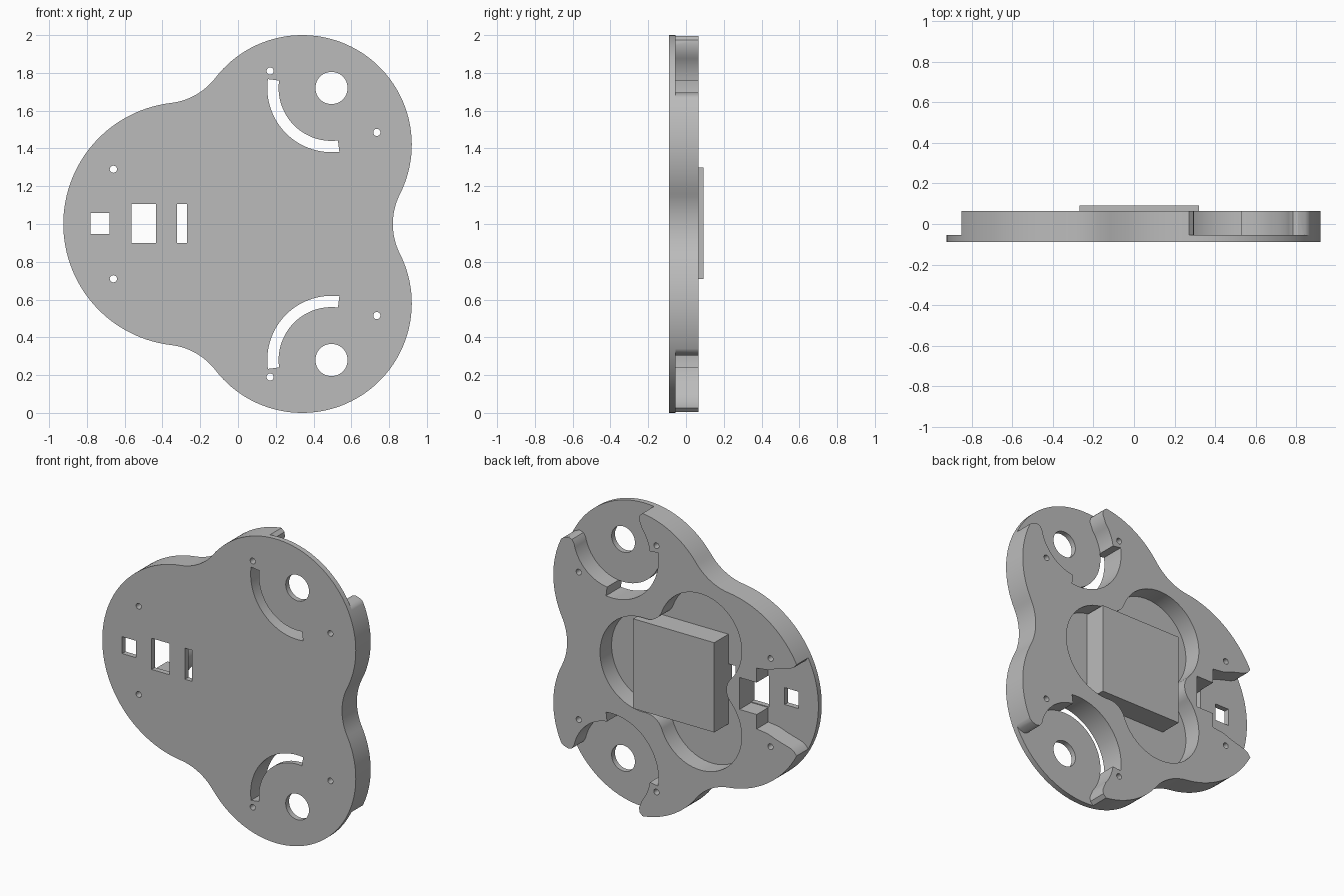
import bpy, bmesh, math
from mathutils import Vector

cube = bpy.data.objects.get("Cube")
if cube:
    bpy.data.objects.remove(cube, do_unlink=True)

# Depth levels, front to back
FRONT, FLOOR, BACK, BLOCK_TOP = -0.09, -0.055, 0.065, 0.092

grey = bpy.data.materials.new("plain grey")
grey.use_nodes = True
grey.diffuse_color = (0.5, 0.5, 0.5, 1)
grey.node_tree.nodes["Principled BSDF"].inputs["Base Color"].default_value = (0.5, 0.5, 0.5, 1)


def arc(centre, radius, start, end, step=4):
    """Points on an arc, angles in degrees, either direction."""
    n = max(2, int(abs(end - start) / step))
    angles = [math.radians(start + (end - start) * i / n) for i in range(n + 1)]
    return [(centre[0] + radius * math.cos(a), centre[1] + radius * math.sin(a)) for a in angles]


def circle(centre, radius, n=32):
    return arc(centre, radius, 0, 360, 360 / n)[:-1]


def rect(x0, x1, z0, z1):
    return [(x0, z0), (x1, z0), (x1, z1), (x0, z1)]


def flip(points):
    """Mirror a profile about the mid height."""
    return [(x, 2 - z) for x, z in reversed(points)]


def heading(a, b):
    return math.degrees(math.atan2(b.y - a.y, b.x - a.x))


def trefoil(lobes, fillets):
    """Counter-clockwise lobes blended with concave fillets."""
    n = len(lobes)
    blends = []
    for i in range(n):
        (a, ra), (b, rb), f = lobes[i], lobes[(i + 1) % n], fillets[i]
        d, da, db = (b - a).length, ra + f, rb + f
        along = (da * da - db * db + d * d) / (2 * d)
        u = (b - a) / d
        blends.append(a + u * along + Vector((u.y, -u.x)) * math.sqrt(da * da - along * along))
    points = []
    for i in range(n):
        c, r = lobes[i]
        start, end = heading(c, blends[i - 1]), heading(c, blends[i])
        points += arc(c, r, start, start + (end - start) % 360, 3)
        f = blends[i]
        start, end = heading(f, c), heading(f, lobes[(i + 1) % n][0])
        points += arc(f, fillets[i], start, start - (start - end) % 360, 3)[1:-1]
    return points


def prism(name, points, y0, y1):
    """Extrude an x-z profile from y0 to y1."""
    bm = bmesh.new()
    face = bm.faces.new([bm.verts.new((x, y0, z)) for x, z in points])
    new = bmesh.ops.extrude_face_region(bm, geom=[face])["geom"]
    bmesh.ops.translate(bm, vec=(0, y1 - y0, 0),
                        verts=[v for v in new if isinstance(v, bmesh.types.BMVert)])
    bmesh.ops.recalc_face_normals(bm, faces=bm.faces)
    mesh = bpy.data.meshes.new(name)
    bm.to_mesh(mesh)
    bm.free()
    mesh.materials.append(grey)
    obj = bpy.data.objects.new(name, mesh)
    bpy.context.collection.objects.link(obj)
    return obj


def activate(obj):
    bpy.ops.object.select_all(action="DESELECT")
    obj.select_set(True)
    bpy.context.view_layer.objects.active = obj


def cut(obj, profiles):
    """Cut each profile right through the object."""
    for points in profiles:
        cutter = prism("cutter", points, -0.3, 0.3)
        cutter.hide_render = True
        mod = obj.modifiers.new("cut", "BOOLEAN")
        mod.operation, mod.solver, mod.object = "DIFFERENCE", "EXACT", cutter
        activate(obj)
        bpy.ops.object.modifier_apply(modifier=mod.name)
        bpy.data.objects.remove(cutter, do_unlink=True)


def smooth(obj):
    activate(obj)
    bpy.ops.object.shade_smooth_by_angle(angle=math.radians(30))


# Outer outline and central recess
outline = trefoil([(Vector((-0.28, 1)), 0.645), (Vector((0.34, 0.58)), 0.58),
                   (Vector((0.34, 1.42)), 0.58)], [0.35, 0.35, 0.35])
recess = trefoil([(Vector((-0.15, 1.28)), 0.3), (Vector((-0.15, 0.72)), 0.3),
                  (Vector((0.27, 1)), 0.31)], [0.11, 0.12, 0.12])

# Wheel seat: hub hole, curved slot and open pocket between two horns
hub = (0.495, 1.72)
slot = arc(hub, 0.34, 172, 277) + arc(hub, 0.28, 277, 172)
pocket = (arc(hub, 0.34, 172, 277) + arc(hub, 0.28, 277, 348)
          + [(0.785, 1.687), (0.81, 1.695), (0.845, 1.685), (0.9, 1.64), (1.1, 1.64),
             (1.1, 2.1), (0.25, 2.1), (0.27, 1.997), (0.293, 1.975), (0.296, 1.945)]
          + arc(hub, 0.28, 142, 172))

# Side notch, widening towards the edge
half_notch = [(-0.435, 1.105), (-0.56, 1.105), (-0.56, 1.2), (-0.64, 1.21), (-0.71, 1.235),
              (-0.8, 1.26), (-0.83, 1.275), (-0.85, 1.3), (-1.1, 1.3)]
notch = half_notch + flip(half_notch)

# Screw holes, shared by both layers
screws = [circle(c, 0.019, 20) for c in ((-0.66, 1.29), (0.17, 1.81), (0.735, 1.485))]
screws += [flip(s) for s in screws]

# Thin front plate
plate = prism("front_plate", outline, FRONT, FLOOR)
hub_hole = circle(hub, 0.085, 48)
windows = [rect(-0.78, -0.68, 0.947, 1.058), rect(-0.565, -0.435, 0.9, 1.105),
           rect(-0.323, -0.27, 0.9, 1.105)]
cut(plate, screws + windows + [hub_hole, flip(hub_hole), slot, flip(slot)])
smooth(plate)

# Thick rear body
body = prism("rear_body", outline, FLOOR, BACK)
cut(body, screws + [recess, notch, pocket, flip(pocket)])
smooth(body)

# Rectangular block standing in the recess
prism("centre_block", rect(-0.27, 0.32, 0.71, 1.3), FLOOR, BLOCK_TOP)
